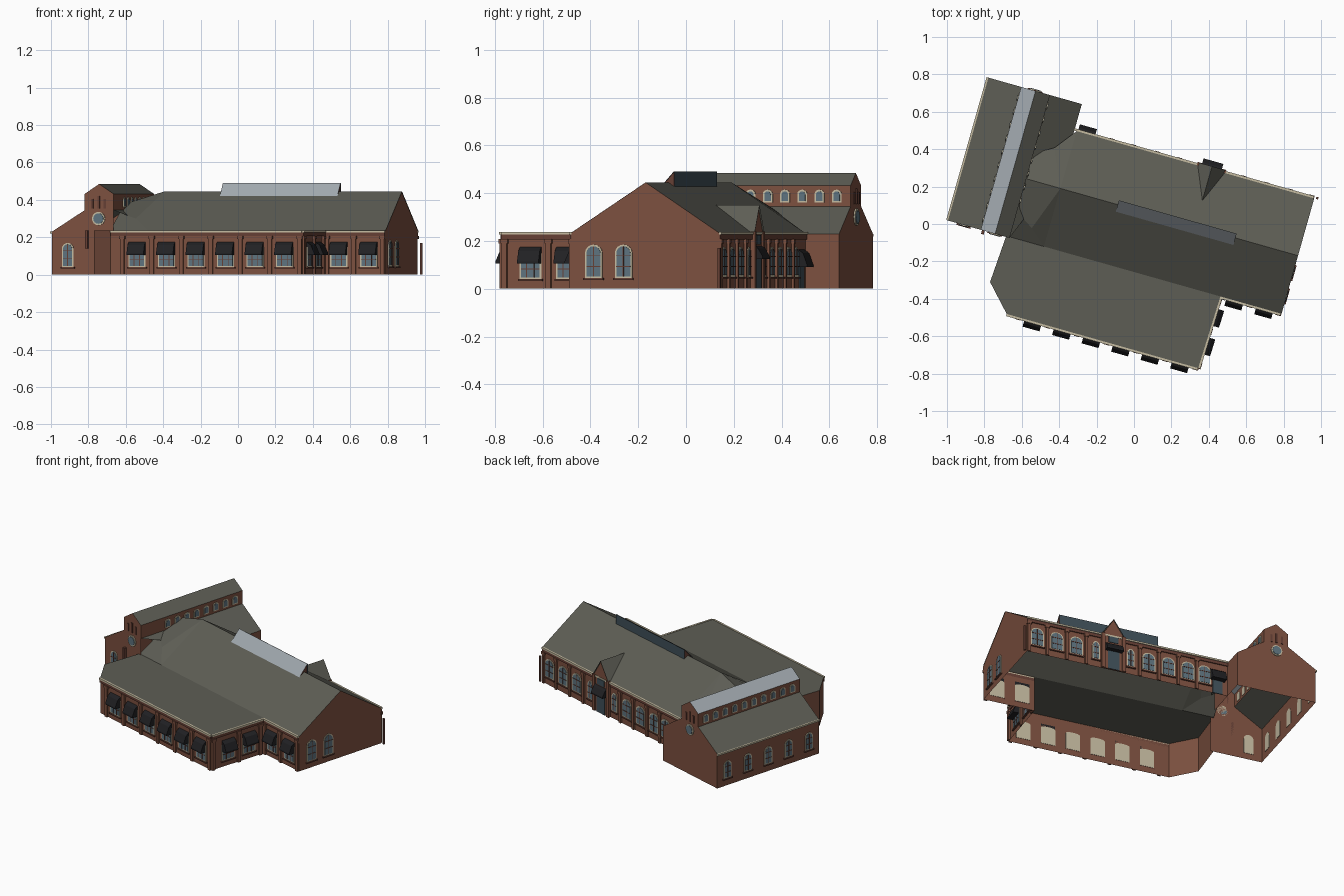
import bpy, bmesh, math
from mathutils import Matrix, Vector

if "Cube" in bpy.data.objects:
    bpy.data.objects.remove(bpy.data.objects["Cube"])

ROT = Matrix.Rotation(math.radians(-15.8), 4, 'Z')   # the plan is turned on the grid
COL = dict(brick=(.20, .08, .05), dark_brick=(.13, .05, .035), roof=(.11, .11, .09),
           glass=(.11, .17, .21), pale_glass=(.36, .40, .43), cream=(.55, .49, .35),
           black=(.015, .015, .017), teal=(.05, .08, .10))
MAT = {}
for k, c in COL.items():
    MAT[k] = bpy.data.materials.new(k)
    MAT[k].diffuse_color = (*c, 1)
I = Matrix.Identity(4)
parts = {}


def add(name, mat, verts, faces, M=I):
    """Collect geometry into one object per part name."""
    p = parts.setdefault(name, (mat, [], []))
    n = len(p[1])
    p[1].extend(ROT @ M @ Vector(v) for v in verts)
    p[2].extend([i + n for i in f] for f in faces)


def poly(name, mat, pts, M=I):
    add(name, mat, pts, [range(len(pts))], M)


def sweep(name, mat, pts, vec, M=I):
    """Closed prism: planar outline pushed along a vector."""
    n = len(pts)
    v = [Vector(p) for p in pts]
    v += [p + Vector(vec) for p in v]
    f = [[i, (i + 1) % n, (i + 1) % n + n, i + n] for i in range(n)]
    add(name, mat, v, f + [range(n), range(n, 2 * n)], M)


def box(name, mat, M, x0, x1, y0, y1, z0, z1):
    sweep(name, mat, [(x0, y0, z0), (x1, y0, z0), (x1, y0, z1), (x0, y0, z1)], (0, y1 - y0, 0), M)


def wall(a, b):
    """Wall frame: X runs a to b, Y points outward (left of travel)."""
    a, b = Vector((*a, 0)), Vector((*b, 0))
    x = (b - a).normalized()
    y = Vector((0, 0, 1)).cross(x)
    M = Matrix((x, y, (0, 0, 1))).transposed().to_4x4()
    M.translation = a
    return M, (b - a).length


def arch(s, w, z0, z1, y, rise):
    """Window outline with a curved head."""
    pts = [(s - w / 2, y, z0), (s + w / 2, y, z0)]
    return pts + [(s + w / 2 * math.cos(t), y, z1 - rise + rise * math.sin(t))
                  for t in [math.pi * i / 8 for i in range(9)]]


def window(M, s, w=.08, z0=.04, z1=.175, rise=.03, bars=1):
    sweep("window_frames", "cream", arch(s, w, z0, z1, -.002, rise), (0, .006, 0), M)
    sweep("window_glass", "glass", arch(s, w - .014, z0 + .007, z1 - .007, 0, rise * .85), (0, .006, 0), M)
    for i in range(1, bars + 1):
        x = s - w / 2 + w * i / (bars + 1)
        box("window_bars", "dark_brick", M, x - .002, x + .002, .004, .008, z0 + .007, z1 - .008)
    if bars:
        for t in (.35, .68):
            z = z0 + (z1 - z0) * t
            box("window_bars", "dark_brick", M, s - w / 2 + .007, s + w / 2 - .007, .004, .008, z - .002, z + .002)
        box("window_sills", "dark_brick", M, s - w / 2 - .006, s + w / 2 + .006, 0, .01, z0 - .008, z0)


def awning(M, s, w=.094, z0=.105, z1=.175, out=.042):
    side = [(s - w / 2, 0, z1), (s - w / 2, out * .55, z1 - .016), (s - w / 2, out, z0 + .01),
            (s - w / 2, out, z0), (s - w / 2, 0, z0)]
    sweep("awnings", "black", side, (w, 0, 0), M)


def disc(M, s, z, r, name, mat, y):
    sweep(name, mat, [(s + r * math.cos(i * math.pi / 8), 0, z + r * math.sin(i * math.pi / 8))
                      for i in range(16)], (0, y, 0), M)


def trim(M, L):
    """Cream cornice above a stepped brick band."""
    box("cornice", "cream", M, 0, L, 0, .012, .226, .237)
    box("brick_band", "dark_brick", M, 0, L, 0, .007, .206, .226)


def pilasters(M, places, w=.022):
    for s in places:
        box("pilasters", "brick", M, s - w / 2, s + w / 2, 0, .011, 0, .2)
        box("pilasters", "brick", M, s - w / 2 - .005, s + w / 2 + .005, 0, .014, .19, .208)


H = .235
# ---- outer walls of main hall and front annex
N0, N1 = (-.444, .394), (.887, .394)
S1, C = (.887, -.247), (.55, -.247)
A1, A0, K, Z = (.54, -.648), (-.524, -.648), (-.656, -.508), (-.64, -.247)
loop = [N0, N1, S1, C, A1, A0, K, Z]
for a, b in zip(loop, loop[1:]):
    poly("hall_walls", "brick", [(*a, 0), (*b, 0), (*b, H), (*a, H)])

# ---- main hall roof, end gable and lower link to the side hall
RV, RZ, E = .076, .445, -.43
poly("end_gable", "brick", [(*N1, H), (.887, RV, RZ), (*S1, H)])
for v in (.394, -.247):
    poly("main_roof", "roof", [(E, v, H), (.89, v, H), (.89, RV, RZ), (E, RV, RZ)])
    far = .21 if v > 0 else -.1
    poly("link_roof", "roof", [(E, v, H), (E, RV, RZ), (-.52, .277 if v > 0 else -.17, .30)])
    poly("link_roof", "roof", [(E, RV, RZ), (-.63, RV, .385), (-.63, far, .33),
                               (-.52, .277 if v > 0 else -.17, .30)])
poly("link_roof", "roof", [(E, -.247, H), (-.52, -.17, .30), (-.63, -.1, .33), (-.64, -.247, H)])
poly("annex_roof", "roof", [(*p, H) for p in (C, A1, A0, K, Z)])

# ---- side hall with raised clerestory
prof = [(-.962, 0), (-.962, .23), (-.78, .345), (-.78, .432), (-.70, .485),
        (-.62, .432), (-.62, .345), (-.443, .23), (-.443, 0)]
V0, V1 = -.253, .541
kinds = ["brick", "roof", "brick", "pale_glass", "roof", "brick", "roof", "brick"]
names = dict(brick="side_hall_walls", roof="side_hall_roof", pale_glass="clerestory_glazing")
for (a, b, k) in zip(prof, prof[1:], kinds):
    # the part beyond the main hall is the only exposed east wall
    v0 = -.0 if a[0] == b[0] == -.443 else V0
    v0 = .2 if k == "brick" and a[0] == b[0] == -.443 else v0
    if a == (-.62, .345):
        # east slope stops at the link on its front part
        poly(names[k], MAT[k].name, [(*[a[0], V0], a[1]), (a[0], V1, a[1]), (b[0], V1, b[1]),
                                     (b[0], .2, b[1]), (-.62, V0, .345)])
        continue
    poly(names[k], k, [(a[0], v0, a[1]), (b[0], v0, b[1]), (b[0], V1, b[1]), (a[0], V1, a[1])])
poly("side_hall_walls", "brick", [(u, V1, z) for u, z in prof])
poly("side_hall_walls", "brick", [(u, V0, z) for u, z in prof[:7]] + [(-.62, V0, 0)])

# ---- ridge skylight: vertical back, glazed front slope
sweep("skylight_ends", "dark_brick", [(-.11, .10, .42), (-.11, .10, .488), (-.11, .04, .42)], (.65, 0, 0))
poly("skylight_glass", "pale_glass", [(-.112, .1, .491), (.542, .1, .491), (.542, .037, .42), (-.112, .037, .42)])
poly("skylight_back", "teal", [(-.112, .103, .42), (.542, .103, .42), (.542, .103, .49), (-.112, .103, .49)])

# ---- back facade
M, L = wall(N0, N1)
u0 = N0[0]
trim(M, L)
for u in (.82, .69, .56, .43, .20, .08, -.05, -.18, -.29):
    wide = .05 if u in (.43, .20) else .085
    window(M, u - u0, wide, .05, .175, .035, 1)
pilasters(M, [u - u0 for u in (.875, .755, .625, .495, .14, .015, -.115, -.237)], .018)
awning(M, -.376 - u0, .095, .09, .165, .04)
box("side_door", "teal", M, .035, .10, 0, .005, 0, .1)
box("corner_post", "dark_brick", M, L + .012, L + .024, .0, .012, 0, .17)

# ---- gabled entrance in the back facade
for x in (.25, .385):
    box("entrance_piers", "brick", M, x - u0 - .012, x - u0 + .012, 0, .018, 0, .24)
sweep("entrance_front", "brick", [(x - u0, 0, z) for x, z in
      ((.25, 0), (.385, 0), (.385, .24), (.3175, .345), (.25, .24))], (0, .01, 0), M)
box("entrance_door", "teal", M, .28 - u0, .355 - u0, 0, .014, 0, .15)
box("entrance_door", "teal", M, .285 - u0, .35 - u0, 0, .014, .185, .225)
awning(M, .3175 - u0, .11, .125, .185, .045)
for x in (.243, .392):
    poly("entrance_roof", "roof", [(x, .41, .235), (.3175, .41, .35), (.3175, .22, .35), (x, .39, .235)])

# ---- east gable wall
M, L = wall(N1, S1)
for v in (-.15, -.02):
    window(M, .394 - v, .075, .045, .185, .035, 1)

# ---- street side: short hall bay, annex end and annex front
M, L = wall(S1, C)
trim(M, L)
for u in (.797, .631):
    window(M, .887 - u, .095, .04, .16, .012, 2)
    awning(M, .887 - u)
pilasters(M, (.014, .173, L - .014))
M, L = wall(C, A1)
trim(M, L)
for s in (.115, .275):
    window(M, s, .095, .04, .16, .012, 2)
    awning(M, s)
pilasters(M, (.03, .195, L - .013))
M, L = wall(A1, A0)
trim(M, L)
for i in range(6):
    s = .54 - .443 + i * .164
    window(M, s, .095, .04, .16, .012, 2)
    awning(M, s)
pilasters(M, [.013] + [.179 + i * .164 for i in range(6)])

# ---- side hall: long wall, gable ends, clerestory windows
M, L = wall((-.962, V0), (-.962, V1))
box("cornice", "cream", M, 0, L, 0, .01, .219, .23)
for i in range(5):
    window(M, L * (i + .5) / 5, .06, .05, .165, .03, 1)
for a, b, ss in (((-.78, V0), (-.78, V1), [.06 + i * .075 for i in range(10)]),
                 ((-.62, V1), (-.62, V0), [.06 + i * .075 for i in range(8)])):
    M, L = wall(a, b)
    for s in ss:
        window(M, s, .042, .36, .415, .018, 0)
for a, b, sgn in (((-.443, V0), (-.962, V0), 1), ((-.962, V1), (-.443, V1), -1)):
    M, L = wall(a, b)
    mid = L / 2
    disc(M, mid, .30, .036, "round_window_frames", "cream", .006)
    disc(M, mid, .30, .028, "round_window_glass", "glass", .009)
    for d in (-.035, 0, .035):
        z = .42 if d == 0 else .405
        box("gable_slots", "dark_brick", M, mid + d - .006, mid + d + .006, 0, .005, .355, z)
    if sgn > 0:
        window(M, .874 - .443, .065, .04, .17, .032, 1)
        box("wall_bracket", "dark_brick", M, .315, .33, 0, .02, .14, .235)

# ---- make the objects
for name, (mat, verts, faces) in parts.items():
    me = bpy.data.meshes.new(name)
    me.from_pydata([v[:] for v in verts], [], [list(f) for f in faces])
    bm = bmesh.new()
    bm.from_mesh(me)
    bmesh.ops.remove_doubles(bm, verts=bm.verts, dist=1e-5)
    bmesh.ops.recalc_face_normals(bm, faces=bm.faces)
    bm.to_mesh(me)
    bm.free()
    me.materials.append(MAT[mat])
    bpy.context.collection.objects.link(bpy.data.objects.new(name, me))

for m in bpy.data.materials:
    if m.users and not m.is_grease_pencil:
        m.use_nodes = True
        m.node_tree.nodes["Principled BSDF"].inputs["Base Color"].default_value = m.diffuse_color
